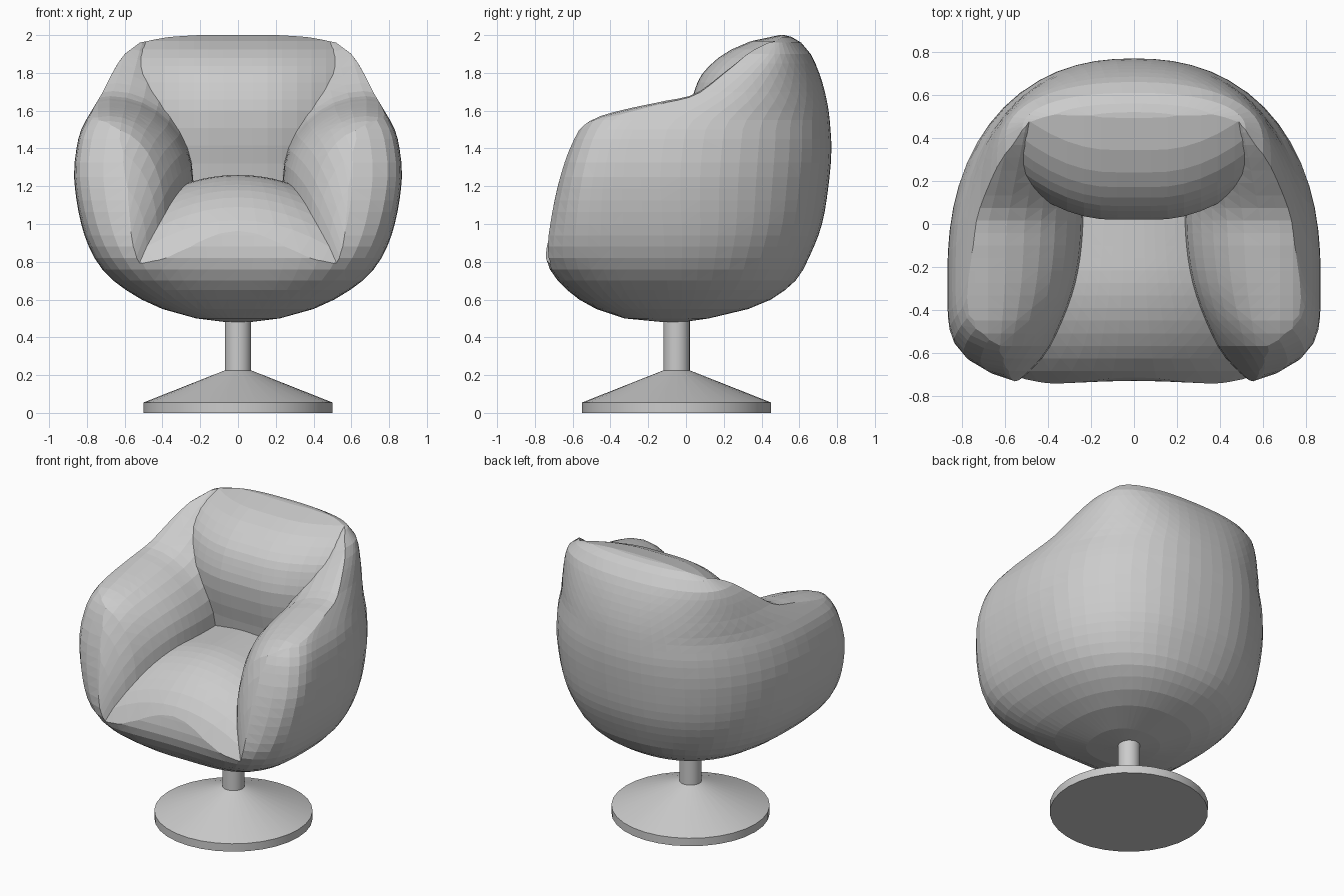
import bpy
import bmesh
from math import sin, cos, pi, sqrt

old = bpy.data.objects.get("Cube")
if old:
    bpy.data.objects.remove(old, do_unlink=True)

grey = bpy.data.materials.new("soft_grey")
grey.use_nodes = True
grey.diffuse_color = (0.6, 0.6, 0.6, 1)
grey.node_tree.nodes["Principled BSDF"].inputs["Base Color"].default_value = grey.diffuse_color


def smooth_curve(points, t, col=1):
    """Smooth interpolation through rows of points, clamped at both ends."""
    if t <= points[0][0]:
        return points[0][col]
    if t >= points[-1][0]:
        return points[-1][col]

    def slope(i):
        a, b = points[max(i - 1, 0)], points[min(i + 1, len(points) - 1)]
        return (b[col] - a[col]) / (b[0] - a[0])

    i = max(k for k in range(len(points) - 1) if points[k][0] <= t)
    p, q = points[i], points[i + 1]
    h = q[0] - p[0]
    s = (t - p[0]) / h
    blend = s * s * (3 - 2 * s)
    return (p[col] + (q[col] - p[col]) * blend
            + h * slope(i) * s * (1 - s) ** 2 - h * slope(i + 1) * s * s * (1 - s))


def spread(a, b, n):
    return [a + (b - a) * i / n for i in range(n + 1)]


def finish(bm, name):
    bmesh.ops.recalc_face_normals(bm, faces=bm.faces)
    mesh = bpy.data.meshes.new(name)
    bm.to_mesh(mesh)
    bm.free()
    mesh.materials.append(grey)
    obj = bpy.data.objects.new(name, mesh)
    bpy.context.collection.objects.link(obj)
    return obj


def loft(name, rings):
    """Closed solid from a stack of rings with equal counts."""
    bm = bmesh.new()
    loops = [[bm.verts.new(p) for p in ring] for ring in rings]
    n = len(loops[0])
    for a, b in zip(loops, loops[1:]):
        for i in range(n):
            j = (i + 1) % n
            bm.faces.new((a[i], a[j], b[j], b[i]))
    bm.faces.new(loops[0])
    bm.faces.new(loops[-1])
    return finish(bm, name)


def block(name, rows, axis, level):
    """Solid between a curved grid and a flat plane along one axis."""
    bm = bmesh.new()
    curved = [[bm.verts.new(p) for p in row] for row in rows]
    flat = []
    for row in rows:
        flat.append([])
        for p in row:
            q = list(p)
            q[axis] = level
            flat[-1].append(bm.verts.new(q))
    h, w = len(rows), len(rows[0])
    for grid in (curved, flat):
        for i in range(h - 1):
            for j in range(w - 1):
                bm.faces.new((grid[i][j], grid[i][j + 1], grid[i + 1][j + 1], grid[i + 1][j]))
    rim = ([(0, j) for j in range(w)] + [(i, w - 1) for i in range(1, h)]
           + [(h - 1, j) for j in range(w - 2, -1, -1)] + [(i, 0) for i in range(h - 2, 0, -1)])
    for (a, b), (c, d) in zip(rim, rim[1:] + rim[:1]):
        bm.faces.new((curved[a][b], curved[c][d], flat[c][d], flat[a][b]))
    bmesh.ops.triangulate(bm, faces=bm.faces)
    return finish(bm, name)


def combine(target, cutter, operation):
    mod = target.modifiers.new("cut", "BOOLEAN")
    mod.operation, mod.object, mod.solver = operation, cutter, "EXACT"
    bpy.context.view_layer.objects.active = target
    bpy.ops.object.modifier_apply(modifier=mod.name)
    bpy.data.objects.remove(cutter, do_unlink=True)


# Outer hull: height, half width, front y, back y
hull = [(.48, .06, -.15, -.02), (.5, .22, -.36, .12), (.55, .4, -.51, .33), (.6, .51, -.6, .45),
        (.7, .66, -.71, .58), (.82, .76, -.765, .65), (1, .83, -.74, .72), (1.25, .868, -.68, .76),
        (1.4, .855, -.63, .77), (1.5, .83, -.585, .765), (1.6, .775, -.5, .755), (1.7, .715, -.2, .735),
        (1.8, .665, 0, .705), (1.9, .6, .08, .66), (1.96, .52, .2, .61), (1.99, .4, .3, .56), (2, .26, .4, .52)]
middle = [(.48, -.09), (.6, -.15), (.8, -.2), (1.5, -.2), (1.7, .12), (1.9, .38), (2, .47)]
squareness = [(.48, 2.2), (.8, 4), (1.2, 5), (1.6, 5), (2, 3)]


def hull_ring(z, segments=60):
    width, front, back = (smooth_curve(hull, z, k) for k in (1, 2, 3))
    mid = smooth_curve(middle, z)
    ring = []
    for i in range(segments):
        a = 2 * pi * i / segments
        c, s = cos(a), sin(a)
        n = 2.3 if s > 0 else smooth_curve(squareness, z)
        r = (abs(c) ** n + abs(s) ** n) ** (-1 / n)
        x = width * r * c
        y = mid + r * s * ((back - mid) if s > 0 else (mid - front))
        if s < 0:  # shallow dip across the front edge
            y += .035 * max(0, 1 - (x / .5) ** 2) * (r * s) ** 2
        ring.append((x, y, z))
    return ring


levels = []
for low, high in zip(hull, hull[1:]):
    steps = max(1, round((high[0] - low[0]) / .06))
    levels += spread(low[0], high[0], steps)[:-1]
body = loft("upholstered_shell", [hull_ring(z) for z in levels + [2]])
bm = bmesh.new()
bm.from_mesh(body.data)
bmesh.ops.triangulate(bm, faces=bm.faces)
bm.to_mesh(body.data)
bm.free()

# Seat and arm tops, gridded so that a row follows the crease between them
crease = [(-.8, .62), (-.75, .56), (-.65, .45), (-.55, .38), (-.3, .28), (-.05, .24), (.3, .24)]
arm_top = [(-.8, .8), (-.76, .95), (-.7, 1.2), (-.6, 1.46), (-.5, 1.55), (-.35, 1.6), (-.12, 1.65),
           (.05, 1.69), (.2, 1.8), (.38, 1.94), (.5, 2)]


def seat_height(x, y):
    drop = max(0, 1 - ((y + .2) / .57) ** 2) if y < -.2 else 1
    return .75 + .51 * sqrt(drop) - .6 * x * x


def floor_row(y):
    c, top = smooth_curve(crease, y), smooth_curve(arm_top, y)
    r = .68 + .04 * (y < -.6) - .25 * min(max(0, y), .5)
    base = seat_height(c, y)
    half = [(x, seat_height(x, y)) for x in spread(0, c, 5)]
    for a in spread(0, pi / 2, 8)[1:]:
        half.append((r - (r - c) * cos(a), base + (top - base) * sin(a)))
    half += [(r + d, top - 2 * d * d) for d in (.06, .13, .25, .6)]
    return [(-x, y, z) for x, z in half[:0:-1]] + [(x, y, z) for x, z in half]


cavity = block("cavity", [floor_row(y) for y in spread(-1.2, -.85, 2) + spread(-.8, .6, 24) + [1.2]], 2, 3)

# Front of the back cushion
cushion = [(.6, .12), (1.25, .07), (1.45, .03), (1.6, .02), (1.72, .05), (1.8, .09), (1.9, .2),
           (1.97, .35), (2, .5), (2.1, .9)]
rows = [[(x, smooth_curve(cushion, z) + .9 * max(0, abs(x) - .1) ** 2, z) for x in spread(-1.4, 1.4, 36)]
        for z in spread(.3, 1.6, 14) + spread(1.66, 2.1, 10) + [3.4]]
back_face = block("back_face", rows, 1, -2)
combine(cavity, back_face, "INTERSECT")
combine(body, cavity, "DIFFERENCE")


# Pedestal
def circle(r, z, n=32):
    return [(r * cos(2 * pi * i / n), -.05 + r * sin(2 * pi * i / n), z) for i in range(n)]


foot = loft("pedestal_base", [circle(.5, 0), circle(.5, .055), circle(.07, .225)])
post = loft("pedestal_post", [circle(.07, .2), circle(.07, .52)])
for part in (foot, post):
    bpy.context.view_layer.objects.active = part
    bpy.ops.object.select_all(action="DESELECT")
    part.select_set(True)
    bpy.ops.object.shade_smooth_by_angle(angle=.2)
